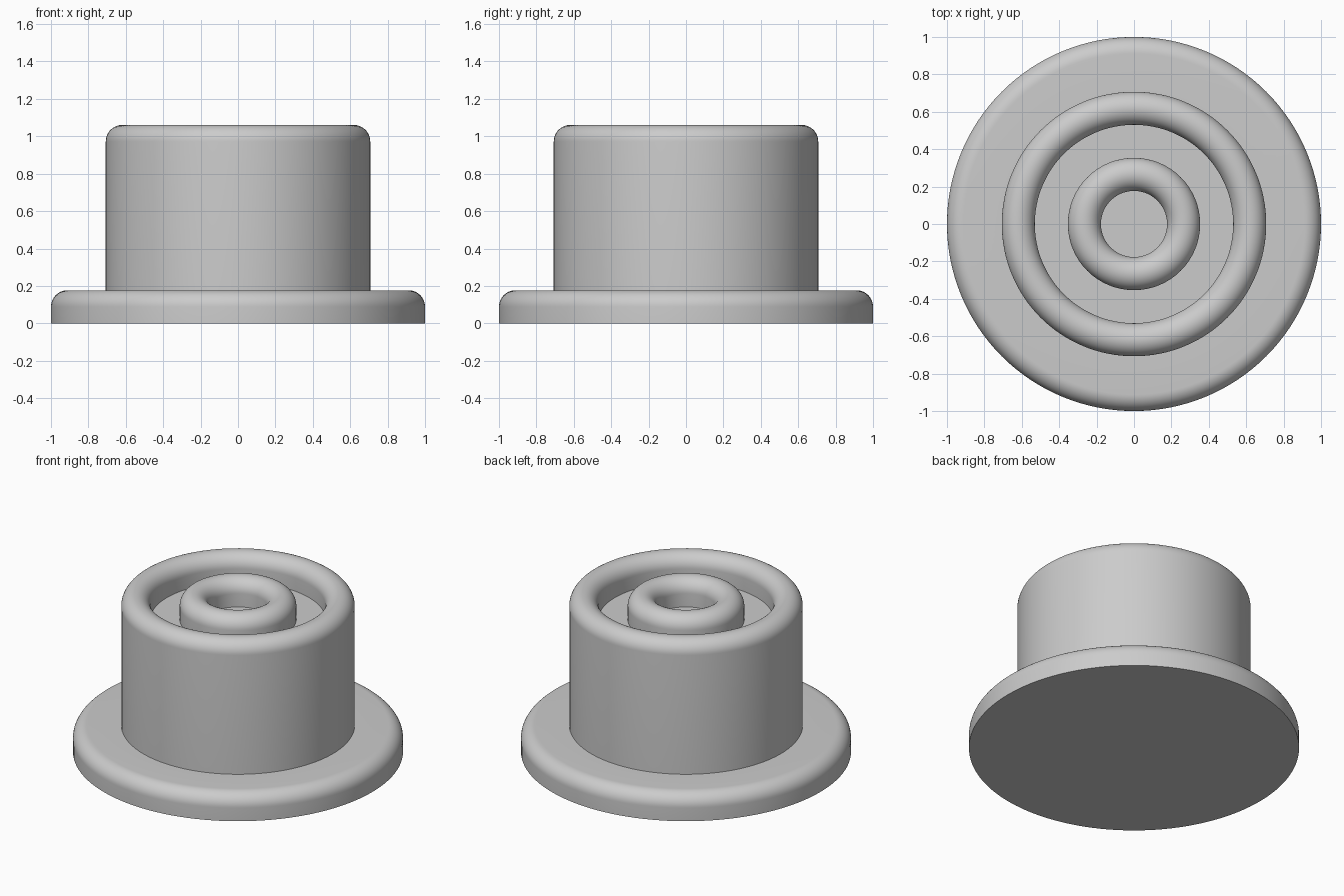
import bpy, bmesh, math

if "Cube" in bpy.data.objects:
    bpy.data.objects.remove(bpy.data.objects["Cube"])

U = 1 / math.sqrt(32)      # base unit: every size is a multiple of it
R = U / 2                  # rounding radius
SEGMENTS = 128

grey = bpy.data.materials.new("plain grey")
grey.diffuse_color = (0.6, 0.6, 0.6, 1)
grey.use_nodes = True
grey.node_tree.nodes["Principled BSDF"].inputs["Base Color"].default_value = grey.diffuse_color


def arc(cx, cz, start, end, steps=12):
    """Points of a rounding in the (radius, height) plane, angles in degrees."""
    pts = []
    for i in range(steps + 1):
        a = math.radians(start + (end - start) * i / steps)
        pts.append((cx + R * math.cos(a), cz + R * math.sin(a)))
    return pts


def lathe(name, profile):
    """Spin a (radius, height) profile around z."""
    bm = bmesh.new()
    verts = [bm.verts.new((r, 0, z)) for r, z in profile]
    edges = [bm.edges.new(pair) for pair in zip(verts, verts[1:])]
    bmesh.ops.spin(bm, geom=verts + edges, cent=(0, 0, 0), axis=(0, 0, 1),
                   angle=math.tau, steps=SEGMENTS, use_merge=False)
    bmesh.ops.remove_doubles(bm, verts=bm.verts[:], dist=1e-5)
    bmesh.ops.recalc_face_normals(bm, faces=bm.faces[:])
    mesh = bpy.data.meshes.new(name)
    bm.to_mesh(mesh)
    bm.free()
    mesh.materials.append(grey)
    ob = bpy.data.objects.new(name, mesh)
    bpy.context.collection.objects.link(ob)
    bpy.ops.object.select_all(action='DESELECT')
    ob.select_set(True)
    bpy.context.view_layer.objects.active = ob
    bpy.ops.object.shade_smooth_by_angle(angle=math.radians(35))
    return ob


floor, crown = 5 * U, 6 * U - R

profile = [(0, 0), (1, 0)]                              # flat underside
profile += arc(1 - R, U - R, 0, 90)                     # rounded flange
profile += [(4 * U, U)]                                 # foot of the body wall
profile += arc(3.5 * U, crown, 0, 180, 24)              # outer rim
profile += [(3 * U, floor), (2 * U, floor)]             # groove floor
profile += arc(1.5 * U, crown, 0, 180, 24)              # inner ring
profile += [(U, floor), (0, floor)]                     # centre hole floor

lathe("flanged_knob_body", profile)
